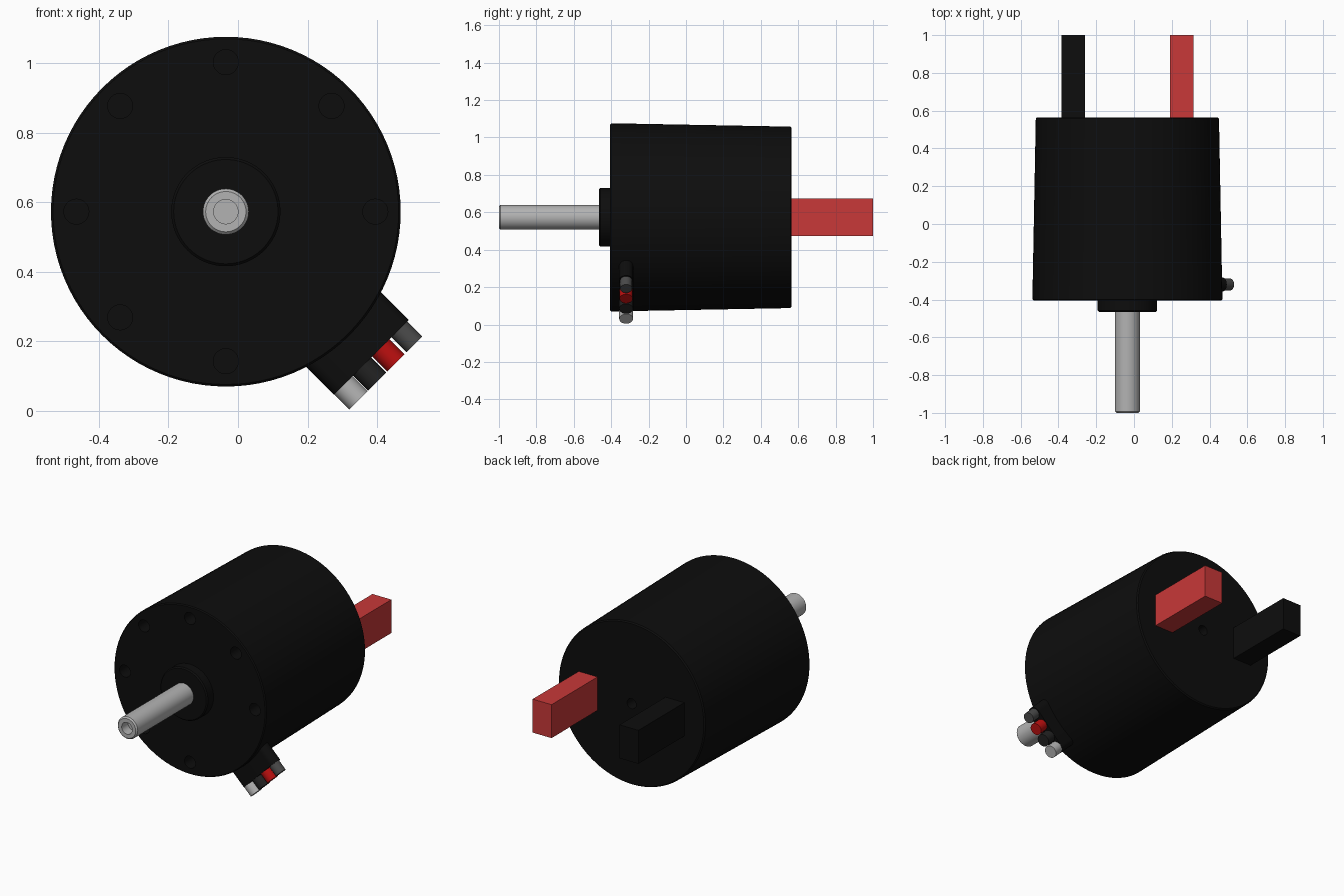
import bpy, bmesh, math
from mathutils import Matrix, Vector

cube = bpy.data.objects.get("Cube")
if cube:
    bpy.data.objects.remove(cube, do_unlink=True)

AXIS = Vector((-0.035, 0, 0.573))


def material(name, rgb, metallic=0.0):
    m = bpy.data.materials.new(name)
    m.use_nodes = True
    m.diffuse_color = (*rgb, 1)
    bsdf = m.node_tree.nodes["Principled BSDF"]
    bsdf.inputs["Base Color"].default_value = (*rgb, 1)
    bsdf.inputs["Metallic"].default_value = metallic
    return m


black = material("black", (0.004, 0.004, 0.004))
charcoal = material("charcoal", (0.016, 0.016, 0.016))
grey = material("grey", (0.07, 0.07, 0.07))
steel = material("steel", (0.45, 0.45, 0.45))
red = material("red", (0.58, 0.04, 0.04))
wire_red = material("wire_red", (0.5, 0.005, 0.005))


def make(name, bm, mat=None):
    bmesh.ops.recalc_face_normals(bm, faces=bm.faces)
    mesh = bpy.data.meshes.new(name)
    bm.to_mesh(mesh)
    bm.free()
    ob = bpy.data.objects.new(name, mesh)
    bpy.context.collection.objects.link(ob)
    if mat:
        mesh.materials.append(mat)
    return ob


def activate(ob):
    bpy.ops.object.select_all(action='DESELECT')
    ob.select_set(True)
    bpy.context.view_layer.objects.active = ob


def smooth(ob):
    activate(ob)
    bpy.ops.object.shade_smooth_by_angle(angle=math.radians(35))


def lathe(name, profile, mat, steps=96):
    """Revolve (radius, y) points about the motor axis."""
    bm = bmesh.new()
    verts = [bm.verts.new(AXIS + Vector((r, y, 0))) for r, y in profile]
    edges = [bm.edges.new(pair) for pair in zip(verts, verts[1:])]
    bmesh.ops.spin(bm, geom=verts + edges, cent=AXIS, axis=(0, 1, 0),
                   angle=math.tau, steps=steps, use_duplicate=False)
    bmesh.ops.remove_doubles(bm, verts=bm.verts, dist=1e-4)
    return make(name, bm, mat)


def cylinder(bm, radius, depth, matrix, segments=32):
    bmesh.ops.create_cone(bm, cap_ends=True, segments=segments, radius1=radius,
                          radius2=radius, depth=depth, matrix=matrix)


def box(name, size, matrix, mat, bevel=0.0):
    bm = bmesh.new()
    bmesh.ops.create_cube(bm, size=1, matrix=matrix @ Matrix.Diagonal((*size, 1)))
    if bevel:
        bmesh.ops.recalc_face_normals(bm, faces=bm.faces)
        direction = matrix.col[0].to_3d()
        long_edges = [e for e in bm.edges if abs(
            (e.verts[1].co - e.verts[0].co).normalized().dot(direction)) > 0.99]
        bmesh.ops.bevel(bm, geom=long_edges, offset=bevel, segments=6,
                        profile=0.5, affect='EDGES')
    return make(name, bm, mat)


# Tapered can with front boss and a small rear centre hole
body = lathe("motor_body", [
    (0, -0.465), (0.15, -0.465), (0.157, -0.458), (0.157, -0.405),
    (0.497, -0.405), (0.503, -0.399), (0.485, 0.558), (0.478, 0.565),
    (0.03, 0.565), (0.03, 0.47), (0, 0.47)], black)

# Mounting holes round the front face, leaving out the sensor-plug corner
bm = bmesh.new()
for i in range(8):
    if i == 7:
        continue
    a = i * math.tau / 8
    spot = AXIS + Vector((0.43 * math.cos(a), -0.405, 0.43 * math.sin(a)))
    cylinder(bm, 0.036, 0.2, Matrix.Translation(spot) @ Matrix.Rotation(math.pi / 2, 4, 'X'))
cutter = make("hole_cutter", bm)
cutter.hide_render = True
mod = body.modifiers.new("mounting_holes", 'BOOLEAN')
mod.operation = 'DIFFERENCE'
mod.solver = 'EXACT'
mod.object = cutter
activate(body)
bpy.ops.object.modifier_apply(modifier=mod.name)
bpy.data.objects.remove(cutter, do_unlink=True)
smooth(body)

# Output shaft with chamfered tip and centre drilling
smooth(lathe("shaft", [
    (0, -0.94), (0.035, -0.94), (0.035, -1), (0.058, -1),
    (0.066, -0.992), (0.066, -0.45), (0, -0.45)], steel, 48))

# Rear power terminals
for name, side, mat in (("negative_terminal", -1, black), ("positive_terminal", 1, red)):
    place = Matrix.Translation(AXIS + Vector((side * 0.2875, 0.77, 0)))
    box(name, (0.125, 0.46, 0.2), place, mat)

# Sensor plug, pointing outward and down at 45 degrees (local x is outward)
plug = (Matrix.Translation(AXIS + Vector((0, -0.32, 0)))
        @ Matrix.Rotation(math.radians(45), 4, 'Y'))
smooth(box("sensor_plug", (0.21, 0.076, 0.304),
           plug @ Matrix.Translation((0.487, 0, 0)), black, 0.036))

# Row of short sensor wires
wires = (("white", steel, 0.037), ("black", charcoal, 0.037),
         ("red", wire_red, 0.035), ("grey", grey, 0.032))
for i, (name, mat, radius) in enumerate(wires):
    bm = bmesh.new()
    place = Matrix.Translation((0.615, 0, (i - 1.5) * 0.076))
    cylinder(bm, radius, 0.076, plug @ place @ Matrix.Rotation(math.pi / 2, 4, 'Y'))
    smooth(make(name + "_wire", bm, mat))
